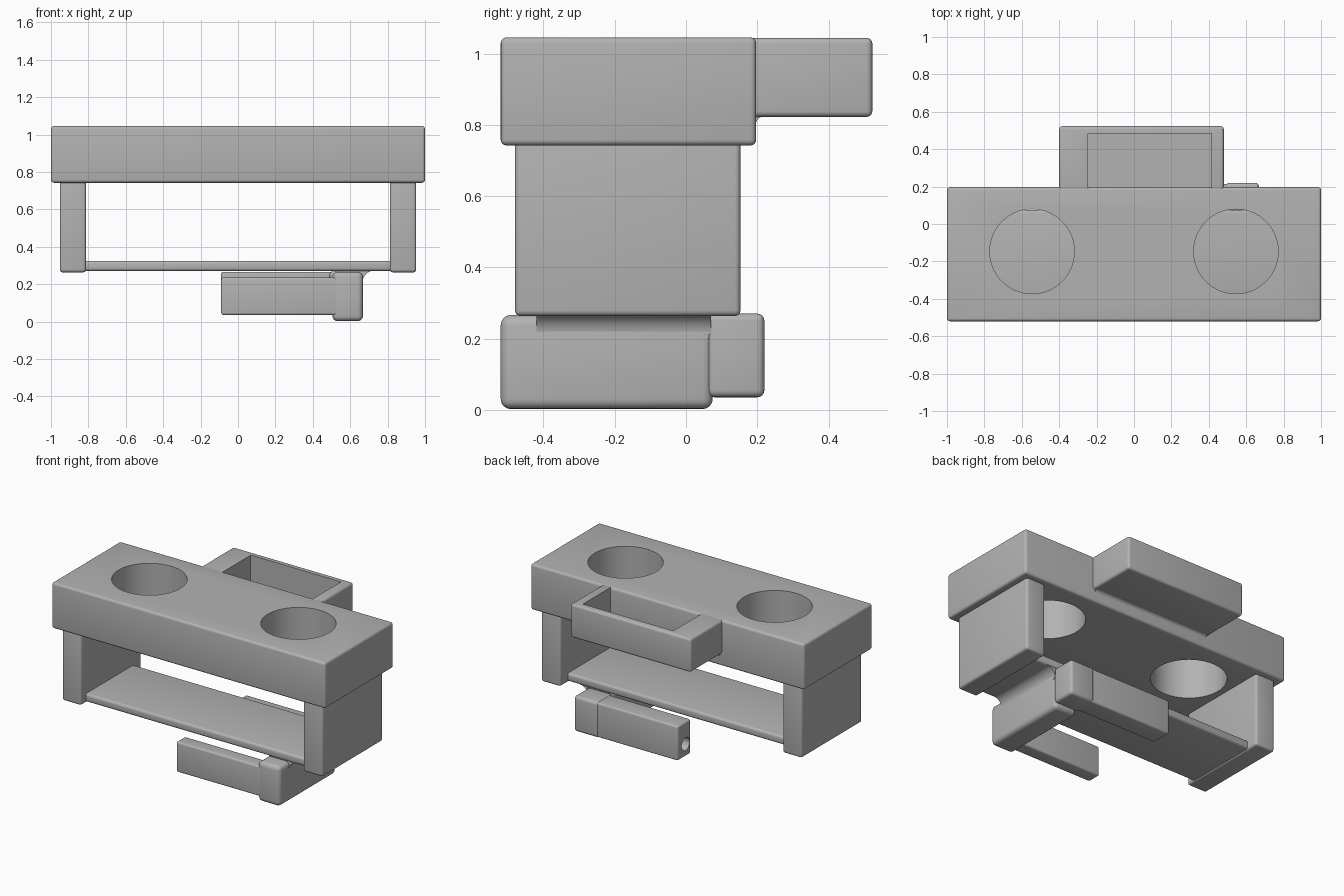
import bpy, bmesh, math
from mathutils import Matrix

cube = bpy.data.objects.get("Cube")
if cube:
    bpy.data.objects.remove(cube, do_unlink=True)

GREY = (0.45, 0.45, 0.45, 1)
mat = bpy.data.materials.new("plain grey")
mat.use_nodes = True
mat.diffuse_color = GREY
mat.node_tree.nodes["Principled BSDF"].inputs["Base Color"].default_value = GREY


def add(name, bm):
    bmesh.ops.recalc_face_normals(bm, faces=bm.faces)
    mesh = bpy.data.meshes.new(name)
    bm.to_mesh(mesh)
    bm.free()
    mesh.materials.append(mat)
    ob = bpy.data.objects.new(name, mesh)
    bpy.context.collection.objects.link(ob)
    return ob


def activate(ob):
    bpy.ops.object.select_all(action='DESELECT')
    ob.select_set(True)
    bpy.context.view_layer.objects.active = ob


def box(name, x, y, z, bevel=0.02):
    """Box from (min, max) ranges with rounded edges."""
    bm = bmesh.new()
    bmesh.ops.create_cube(bm, size=1)
    for v in bm.verts:
        v.co = [r[0] if c < 0 else r[1] for c, r in zip(v.co, (x, y, z))]
    if bevel:
        bmesh.ops.bevel(bm, geom=bm.edges[:], offset=bevel, segments=4,
                        profile=0.5, affect='EDGES')
    return add(name, bm)


def cylinder(name, centre, radius, depth, axis='Z'):
    bm = bmesh.new()
    turn = Matrix.Rotation(math.pi / 2, 4, 'Y') if axis == 'X' else Matrix()
    bmesh.ops.create_cone(bm, cap_ends=True, segments=64, radius1=radius,
                          radius2=radius, depth=depth,
                          matrix=Matrix.Translation(centre) @ turn)
    return add(name, bm)


def cut(ob, cutter):
    cutter.hide_render = True
    mod = ob.modifiers.new("cut", 'BOOLEAN')
    mod.operation = 'DIFFERENCE'
    mod.solver = 'EXACT'
    mod.object = cutter
    activate(ob)
    bpy.ops.object.modifier_apply(modifier=mod.name)
    bpy.data.objects.remove(cutter, do_unlink=True)


def fillet(name, place, radius, span):
    """Concave corner strip; place maps (out, down, along) to a point."""
    bm = bmesh.new()
    steps = [i * math.pi / 12 for i in range(7)]
    profile = [(0, 0)] + [(radius * (1 - math.sin(a)), radius * (1 - math.cos(a)))
                          for a in steps]
    verts = [bm.verts.new(place(u, v, span[0])) for u, v in profile]
    face = bm.faces.new(verts)
    new = bmesh.ops.extrude_face_region(bm, geom=[face])["geom"]
    shift = [b - a for a, b in zip(place(0, 0, span[0]), place(0, 0, span[1]))]
    bmesh.ops.translate(bm, vec=shift,
                        verts=[g for g in new if isinstance(g, bmesh.types.BMVert)])
    return add(name, bm)


parts = []

# Top block with two round through holes
top = box("top_block", (-1, 1), (-0.52, 0.197), (0.742, 1.045), 0.016)
for side in (-1, 1):
    cut(top, cylinder("hole_cutter", (side * 0.545, -0.147, 0.9), 0.226, 1))
parts.append(top)

# Open tray on the back, closed underneath
tray = box("back_tray", (-0.4, 0.48), (0.16, 0.523), (0.822, 1.044), 0.016)
cut(tray, box("tray_cutter", (-0.245, 0.415), (0.1, 0.483), (0.862, 1.2), 0))
parts.append(tray)
parts.append(fillet("tray_fillet", lambda u, v, t: (t, 0.196 + u, 0.823 - v),
                    0.022, (-0.385, 0.465)))

# Legs and the shelf between them
for name, side in (("left_leg", 1), ("right_leg", -1)):
    parts.append(box(name, sorted((side * 0.812, side * 0.953)), (-0.48, 0.153),
                     (0.263, 0.76), 0.016))
parts.append(box("shelf", (-0.83, 0.83), (-0.43, 0.075), (0.27, 0.325), 0.016))

# Clip below the shelf: cross arm, rear corner, two fingers
parts.append(box("clip_arm", (0.505, 0.668), (-0.52, 0.075), (0.002, 0.266), 0.028))
parts.append(box("clip_neck", (0.52, 0.668), (-0.42, 0.065), (0.2, 0.29), 0))
parts.append(fillet("clip_arm_fillet", lambda u, v, t: (0.667 + u, t, 0.272 - v),
                    0.06, (-0.42, 0.07)))
parts.append(box("clip_rear_corner", (0.49, 0.668), (0.06, 0.22), (0.035, 0.27), 0.02))
parts.append(box("clip_front_finger", (-0.09, 0.54), (-0.518, -0.425), (0.035, 0.235), 0.012))
rear = box("clip_rear_finger", (-0.09, 0.54), (0.078, 0.215), (0.038, 0.266), 0.012)
cut(rear, cylinder("bore_cutter", (-0.05, 0.132, 0.12), 0.042, 0.5, 'X'))
parts.append(rear)

# Smooth rounded edges, keep flat faces crisp
for ob in parts:
    activate(ob)
    bpy.ops.object.shade_smooth_by_angle(angle=math.radians(30))
